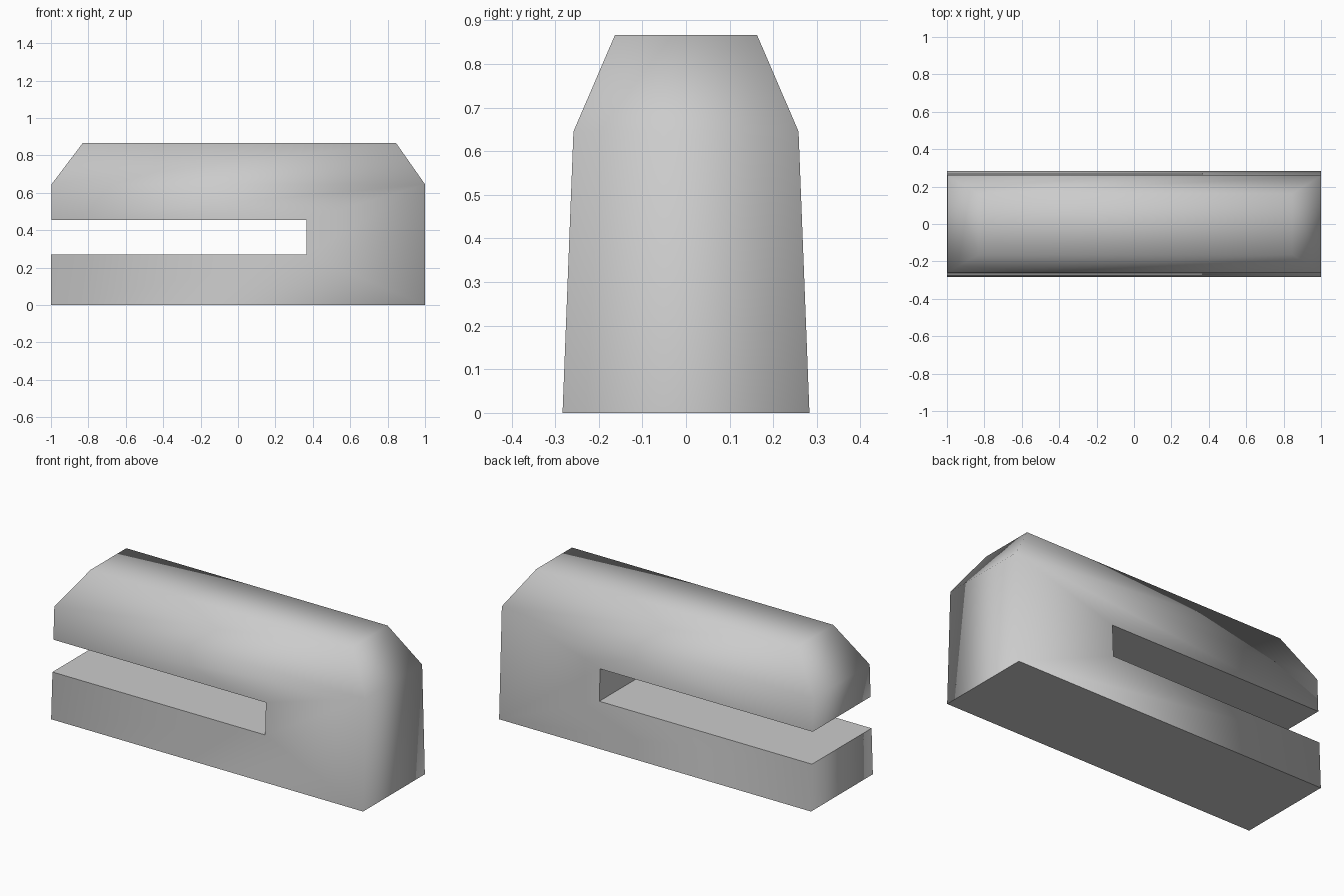
import bpy
import bmesh
from mathutils import Matrix, Vector

cube = bpy.data.objects.get("Cube")
if cube:
    bpy.data.objects.remove(cube, do_unlink=True)

# Single grey material
grey = bpy.data.materials.new("light_grey")
grey.use_nodes = True
colour = (0.6, 0.6, 0.6, 1)
grey.diffuse_color = colour
grey.node_tree.nodes["Principled BSDF"].inputs["Base Color"].default_value = colour


def add_object(name, bm):
    bmesh.ops.recalc_face_normals(bm, faces=bm.faces)
    mesh = bpy.data.meshes.new(name)
    bm.to_mesh(mesh)
    bm.free()
    mesh.materials.append(grey)
    obj = bpy.data.objects.new(name, mesh)
    bpy.context.collection.objects.link(obj)
    return obj


# Tapered block: rectangular rings as (left x, right x, half depth, height)
rings = [(-1, 1, 0.283, 0), (-0.997, 1, 0.258, 0.645), (-0.83, 0.845, 0.163, 0.866)]
bm = bmesh.new()
loops = [[bm.verts.new(co) for co in ((a, -d, z), (b, -d, z), (b, d, z), (a, d, z))]
         for a, b, d, z in rings]
for low, high in zip(loops, loops[1:]):
    for i in range(4):
        j = (i + 1) % 4
        bm.faces.new((low[i], low[j], high[j], high[i]))
bm.faces.new(loops[-1])
for face in bm.faces:
    face.smooth = True
bm.faces.new(loops[0]).smooth = False
body = add_object("slotted_block", bm)

# Slot cutter, open at the right end
low, high = Vector((-1.2, -0.5, 0.27)), Vector((0.365, 0.5, 0.455))
bm = bmesh.new()
bmesh.ops.create_cube(bm, size=1, matrix=Matrix.Translation((low + high) / 2)
                      @ Matrix.Diagonal((*(high - low), 1)))
cutter = add_object("slot_cutter", bm)
cutter.hide_render = True

# Cut the slot and keep the finished mesh
cut = body.modifiers.new("slot", 'BOOLEAN')
cut.operation = 'DIFFERENCE'
cut.solver = 'EXACT'
cut.object = cutter
bpy.context.view_layer.objects.active = body
bpy.ops.object.modifier_apply(modifier=cut.name)
bpy.data.objects.remove(cutter, do_unlink=True)

# Crisp edges around the flat slot walls and base
bm = bmesh.new()
bm.from_mesh(body.data)
for edge in bm.edges:
    edge.smooth = all(face.smooth for face in edge.link_faces)
bm.to_mesh(body.data)
bm.free()
